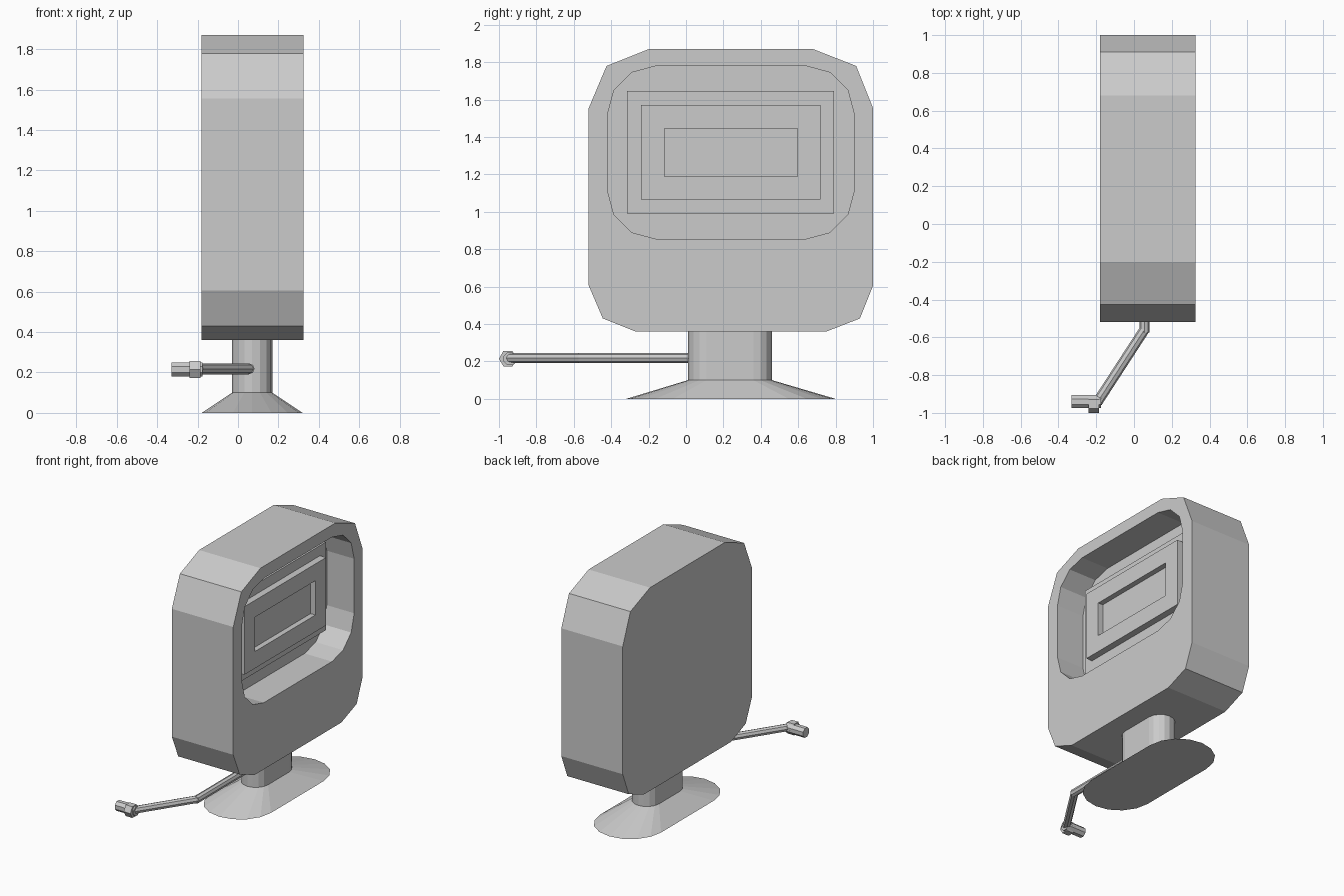
import bpy, bmesh, math
from mathutils import Vector

cube = bpy.data.objects.get("Cube")
if cube:
    bpy.data.objects.remove(cube, do_unlink=True)

grey = bpy.data.materials.new("light grey")
grey.use_nodes = True
colour = (0.6, 0.6, 0.6, 1)
grey.diffuse_color = colour
grey.node_tree.nodes["Principled BSDF"].inputs["Base Color"].default_value = colour


def finish(name, bm):
    bmesh.ops.recalc_face_normals(bm, faces=bm.faces)
    mesh = bpy.data.meshes.new(name)
    bm.to_mesh(mesh)
    bm.free()
    mesh.materials.append(grey)
    ob = bpy.data.objects.new(name, mesh)
    bpy.context.collection.objects.link(ob)
    return ob


def loft(name, rings):
    """Closed solid through rings with equal point counts."""
    bm = bmesh.new()
    loops = [[bm.verts.new(p) for p in ring] for ring in rings]
    n = len(loops[0])
    for a, b in zip(loops, loops[1:]):
        for i in range(n):
            j = (i + 1) % n
            bm.faces.new((a[i], a[j], b[j], b[i]))
    bm.faces.new(loops[0])
    bm.faces.new(loops[-1])
    return finish(name, bm)


def slab(name, outline, x0, x1):
    return loft(name, [[(x, y, z) for y, z in outline] for x in (x0, x1)])


def rect(y0, y1, z0, z1):
    return [(y0, z0), (y1, z0), (y1, z1), (y0, z1)]


def rounded_rect(y0, y1, z0, z1, r, steps):
    corners = [(y1 - r, z1 - r), (y0 + r, z1 - r), (y0 + r, z0 + r), (y1 - r, z0 + r)]
    return [(cy + r * math.cos(a), cz + r * math.sin(a))
            for k, (cy, cz) in enumerate(corners)
            for a in [math.pi / 2 * (k + i / steps) for i in range(steps + 1)]]


def cut(ob, cutter):
    mod = ob.modifiers.new("recess", 'BOOLEAN')
    mod.object = cutter
    mod.solver = 'EXACT'
    cutter.hide_render = True
    cutter.hide_viewport = True


def stadium(r, y0, y1, z, steps=8):
    """Long rounded ring lying flat, its ends centred on y0 and y1."""
    return [(0.07 + r * math.cos(a), cy + r * math.sin(a), z)
            for cy, start in ((y1, 0), (y0, math.pi))
            for a in [start + math.pi * i / steps for i in range(steps + 1)]]


def rod(name, start, end, r, sides, turn=0):
    start, end = Vector(start), Vector(end)
    axis = (end - start).normalized()
    side = axis.cross(Vector((0, 0, 1))).normalized()
    up = side.cross(axis)
    angles = [turn + math.tau * i / sides for i in range(sides)]
    return loft(name, [[p + r * (side * math.cos(a) + up * math.sin(a)) for a in angles]
                       for p in (start, end)])


# Housing with a deep rounded window on its left side
outline = [(-0.2, 1.87), (0.68, 1.87), (0.91, 1.78), (1, 1.555), (1, 0.605), (0.93, 0.43),
           (0.75, 0.36), (-0.27, 0.36), (-0.445, 0.43), (-0.52, 0.605), (-0.52, 1.555),
           (-0.425, 1.78)]
housing = slab("housing", outline, -0.18, 0.325)
cut(housing, slab("window_cutter", rounded_rect(-0.42, 0.9, 0.855, 1.78, 0.26, 3), 0.1, 0.4))

# Stepped display with a sunken screen
slab("display_back", rect(-0.315, 0.79, 0.99, 1.645), 0.08, 0.17)
display = slab("display_frame", rect(-0.24, 0.72, 1.065, 1.57), 0.09, 0.22)
cut(display, slab("screen_cutter", rect(-0.115, 0.595, 1.19, 1.445), 0.18, 0.3))

# Pedestal: flared foot and neck
loft("pedestal", [stadium(0.25, -0.07, 0.55, 0), stadium(0.1, 0.11, 0.36, 0.1),
                  stadium(0.1, 0.11, 0.36, 0.37)])

# Bent arm with a hexagonal nut and short tip
rod("arm_straight", (0.055, 0.05, 0.218), (0.055, -0.575, 0.218), 0.027, 8)
rod("arm_angled", (0.055, -0.56, 0.218), (-0.195, -0.945, 0.218), 0.027, 8)
rod("arm_nut", (-0.24, -0.952, 0.215), (-0.185, -0.952, 0.215), 0.048, 6)
rod("arm_tip", (-0.33, -0.94, 0.215), (-0.175, -0.94, 0.215), 0.038, 8, math.pi / 8)
